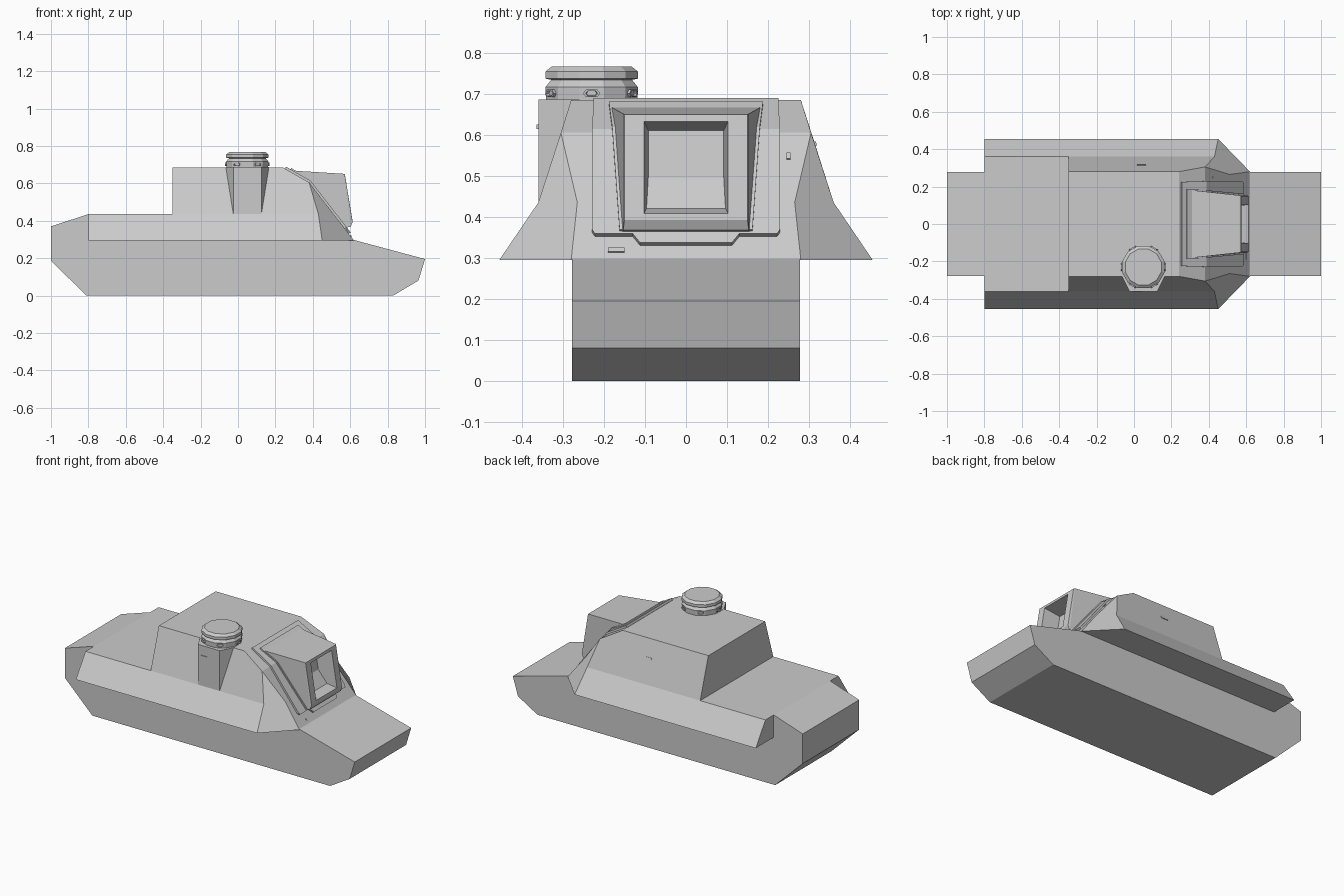
import bpy, bmesh, math
from mathutils import Vector, Matrix

if "Cube" in bpy.data.objects:
    bpy.data.objects.remove(bpy.data.objects["Cube"])


def make(name, verts, faces):
    bm = bmesh.new()
    vs = [bm.verts.new(v) for v in verts]
    for f in faces:
        bm.faces.new([vs[i] for i in f])
    bmesh.ops.recalc_face_normals(bm, faces=bm.faces)
    me = bpy.data.meshes.new(name)
    bm.to_mesh(me)
    bm.free()
    ob = bpy.data.objects.new(name, me)
    bpy.context.collection.objects.link(ob)
    return ob


def loft(name, rings):
    """Closed solid through a list of equal-length rings."""
    n = len(rings[0])
    faces = [list(range(n)), list(range((len(rings) - 1) * n, len(rings) * n))]
    for r in range(len(rings) - 1):
        for i in range(n):
            j = (i + 1) % n
            faces.append([r * n + i, r * n + j, (r + 1) * n + j, (r + 1) * n + i])
    return make(name, [v for ring in rings for v in ring], faces)


def box(name, loc, size, rot=(0, 0, 0)):
    x, y, z = (s / 2 for s in size)
    ob = loft(name, [[(-x, -y, h), (x, -y, h), (x, y, h), (-x, y, h)] for h in (-z, z)])
    ob.location, ob.rotation_euler = loc, rot
    return ob


# Hull: side profile extruded across the width
hull = [(-1, .185), (-.81, 0), (.83, 0), (.965, .08), (1, .195), (.62, .297),
        (.4, .435), (-.8, .435), (-1, .37)]
loft("hull", [[(x, y, z) for x, z in hull] for y in (-.278, .278)])

# Superstructure: half the corner points, mirrored in y
half = [(.45, .455, .295), (.62, .28, .295), (.512, .265, .435), (.38, .305, .605),
        (.43, .36, .435), (.24, .28, .685), (-.35, .28, .685), (-.35, .36, .435),
        (-.8, .36, .435), (-.8, .455, .295)]
A, B, C, D, E, F, G, H, I, J = range(10)
sides = [[A, E, H, I, J], [E, D, F, G, H], [A, B, C, D, E]]
spans = [[B, C, D], [D, F], [F, G], [G, H], [H, I], [I, J], [J, A, B]]
faces = sides + [[i + 10 for i in f] for f in sides]
faces += [f + [i + 10 for i in reversed(f)] for f in spans]
make("superstructure", half + [(x, -y, z) for x, y, z in half], faces)


# Plates lying on the sloped front
def front_x(z):
    return .62 - .774 * (z - .295)


def plate(name, top, lower, thick):
    """top: (y, z) on the upper slope; lower: (y, z) outline below the bend, +y half."""
    def point(y, z):
        return (front_x(z) if z <= .605 else .38 - (z - .605) * 1.75, y, z)
    h = [point(*p) for p in [top] + lower]
    n = len(h)
    ob = make(name, h + [(x, -y, z) for x, y, z in h],
              [[0, 1, n + 1, n], list(range(1, n)) + list(range(2 * n - 1, n, -1))])
    # wind the outline so that the normals point outward
    if ob.data.polygons[0].normal.z < 0:
        ob.data.flip_normals()
    m = ob.modifiers.new("thickness", 'SOLIDIFY')
    m.thickness, m.offset = thick, 1
    return ob


plate("front_armour_plate", (.225, .679),
      [(.229, .605), (.229, .362), (.222, .352), (.13, .352), (.112, .33)], .012)
plate("hood_flange", (.188, .665), [(.18, .605), (.162, .358)], .019)


# Hood with a recessed front opening
def rect(top, bottom):
    (x1, y1, z1), (x0, y0, z0) = top, bottom
    return [(x1, y1, z1), (x1, -y1, z1), (x0, -y0, z0), (x0, y0, z0)]


loft("gun_hood", [
    rect((.29, .183, .668), (.56, .157, .36)),
    rect((.565, .153, .651), (.602, .153, .368)),
    rect((.571, .15, .649), (.613, .15, .392)),
    rect((.574, .102, .632), (.611, .102, .408)),
    rect((.47, .092, .61), (.50, .092, .43)),
])

# Bulged support under the cupola
bulge = [(-.065, -.28), (-.025, -.36), (.125, -.36), (.165, -.28), (.165, -.2), (-.065, -.2)]
loft("cupola_support", [[(x, y, z) for x, y in bulge] for z in (.42, .686)])

# Cupola: twelve-sided lathe
CX, CY = .05, -.23
steps = [(.115, .68), (.117, .716), (.102, .734), (.117, .737), (.117, .754), (.1, .767)]
loft("cupola", [[(CX + r * math.cos(a), CY + r * math.sin(a), z)
                 for a in [math.radians(15 + 30 * i) for i in range(12)]]
                for r, z in steps])

# Six vision blocks: hexagonal frame with a sunken slit
hexa = [(-.021, 0), (-.014, -.009), (.014, -.009), (.021, 0), (.014, .009), (-.014, .009)]
for k in range(6):
    rings = [[(r, y * s, z * s) for y, z in hexa]
             for r, s in ((.10, 1), (.119, 1), (.119, .7), (.113, .6))]
    ob = loft(f"vision_block_{k + 1}", rings)
    ob.matrix_world = (Matrix.Translation((CX, CY, .701))
                       @ Matrix.Rotation(k * math.pi / 3, 4, 'Z'))

# Small vision slits on the support, far wall, front plate and corner
lean = math.radians(38)
box("support_slit", (.02, -.36, .62), (.046, .008, .011))
box("left_wall_slit", (.04, .314, .578), (.046, .008, .011), (math.radians(18), 0, 0))
box("front_slit", (front_x(.318), -.17, .318), (.009, .04, .012), (0, -lean, 0))
box("corner_slit", (front_x(.547), .25, .547), (.007, .01, .018), (0, -lean, 0))
